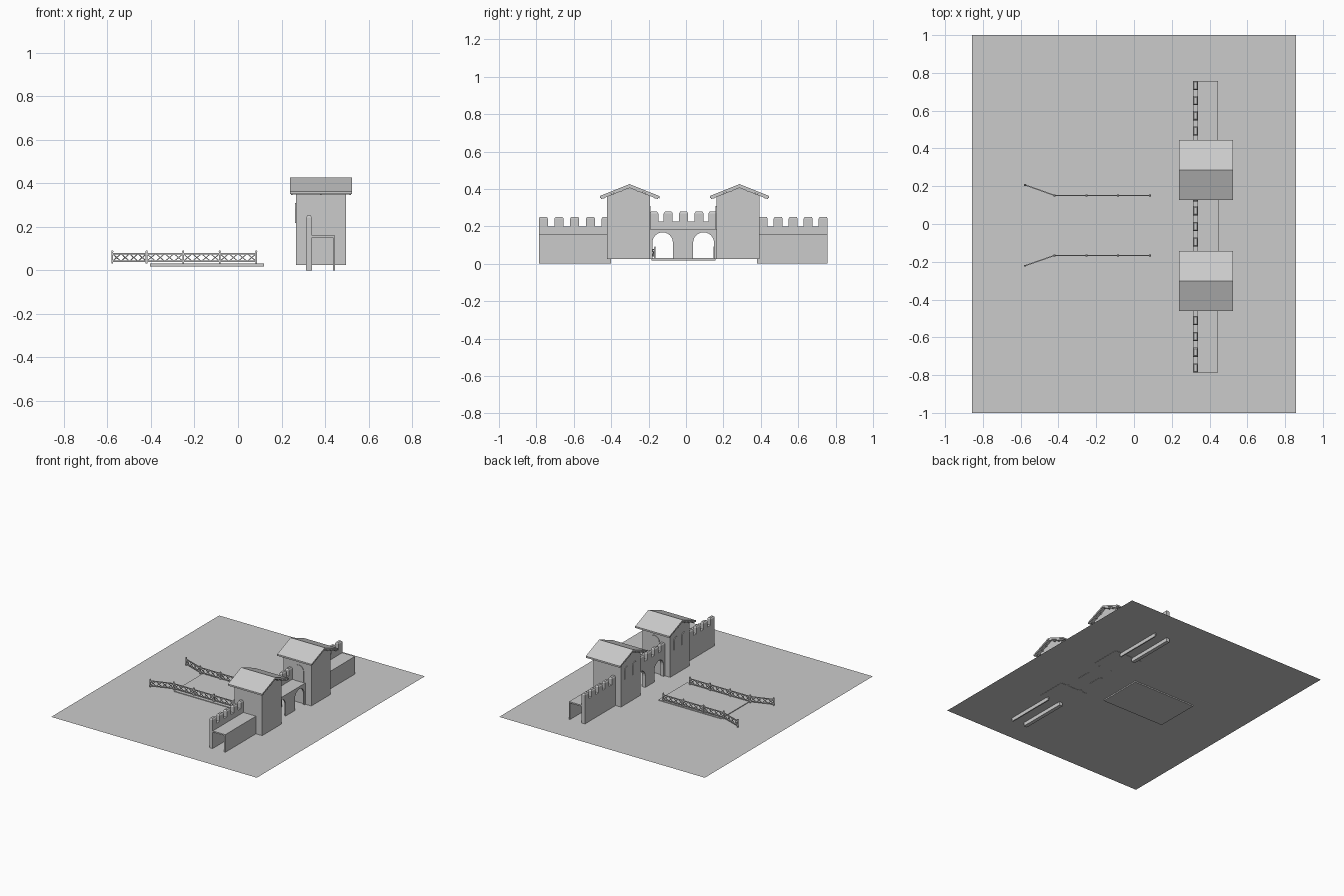
import bpy, bmesh, math
from mathutils import Vector, Matrix

if "Cube" in bpy.data.objects:
    bpy.data.objects.remove(bpy.data.objects["Cube"])

stone = bpy.data.materials.new("plain_grey")
stone.diffuse_color = (0.6, 0.6, 0.6, 1)
stone.use_nodes = True
stone.node_tree.nodes["Principled BSDF"].inputs["Base Color"].default_value = stone.diffuse_color
GROUND = 0.027


def finish(name, bm):
    bmesh.ops.recalc_face_normals(bm, faces=bm.faces)
    me = bpy.data.meshes.new(name)
    bm.to_mesh(me)
    bm.free()
    me.materials.append(stone)
    ob = bpy.data.objects.new(name, me)
    bpy.context.collection.objects.link(ob)
    return ob


def box(bm, x0, x1, y0, y1, z0, z1, taper=0.0):
    """Box; taper shrinks the top face inward on all sides."""
    t = taper
    lo = [bm.verts.new(p) for p in ((x0, y0, z0), (x1, y0, z0), (x1, y1, z0), (x0, y1, z0))]
    hi = [bm.verts.new(p) for p in ((x0 + t, y0 + t, z1), (x1 - t, y0 + t, z1),
                                    (x1 - t, y1 - t, z1), (x0 + t, y1 - t, z1))]
    bm.faces.new(lo[::-1])
    bm.faces.new(hi)
    for i in range(4):
        j = (i + 1) % 4
        bm.faces.new((lo[i], lo[j], hi[j], hi[i]))


def prism(bm, pts, a, b, axis="x"):
    """Extrude a 2D outline (horizontal, z) along x or y from a to b."""
    put = (lambda u, z, d: (d, u, z)) if axis == "x" else (lambda u, z, d: (u, d, z))
    lo = [bm.verts.new(put(u, z, a)) for u, z in pts]
    hi = [bm.verts.new(put(u, z, b)) for u, z in pts]
    bm.faces.new(lo)
    bm.faces.new(hi[::-1])
    for i in range(len(pts)):
        j = (i + 1) % len(pts)
        bm.faces.new((lo[i], lo[j], hi[j], hi[i]))


def beam(bm, p, q, w):
    """Square bar of width w from p to q."""
    p, q = Vector(p), Vector(q)
    d = q - p
    rot = d.to_track_quat("X", "Z").to_matrix().to_4x4()
    m = Matrix.Translation((p + q) / 2) @ rot @ Matrix.Diagonal((d.length, w, w, 1))
    bmesh.ops.create_cube(bm, size=1, matrix=m)


def arch(u0, u1, z0, top, n=12):
    """Round-headed outline, from lower left over the top to lower right."""
    r, c = (u1 - u0) / 2, (u0 + u1) / 2
    pts = [(c - r * math.cos(math.pi * i / n), top - r + r * math.sin(math.pi * i / n))
           for i in range(n + 1)]
    return [(u0, z0)] + pts + [(u1, z0)]


def merlons(bm, centres, z, lo, hi):
    for c in centres:
        a, b = max(c - 0.024, lo), min(c + 0.024, hi)
        box(bm, 0.312, 0.34, a, b, z, z + 0.042)
        box(bm, 0.312, 0.34, a, b, z + 0.042, z + 0.051, 0.006)


# ground sheet
bm = bmesh.new()
bm.faces.new([bm.verts.new((x, y, GROUND)) for x, y in
              ((-0.857, -1), (0.857, -1), (0.857, 1), (-0.857, 1))])
finish("ground_sheet", bm)

# side walls: battlement, walkway and thin inner wall
for name, y0, y1, cs in (
        ("left_wall", -0.787, -0.40, [-0.763 + 0.084 * i for i in range(5)]),
        ("right_wall", 0.38, 0.757, [0.733 - 0.08 * i for i in range(5)])):
    bm = bmesh.new()
    box(bm, 0.312, 0.34, y0, y1, 0, 0.2)
    merlons(bm, cs, 0.2, y0, y1)
    box(bm, 0.34, 0.445, y0, y1, 0.15, 0.16)
    box(bm, 0.436, 0.445, y0, y1, 0, 0.15)
    finish(name, bm)

# gatehouse: two arched walls, walkway, battlement
g0, g1 = -0.193, 0.163
legs = arch(-0.18, -0.07, 0.025, 0.168) + arch(0.038, 0.15, 0.025, 0.168)
for name, xa, xb, top in (("gate_front_wall", 0.312, 0.34, 0.227),
                          ("gate_back_wall", 0.436, 0.447, 0.187)):
    bm = bmesh.new()
    prism(bm, [(g0, top), (g0, 0.025)] + legs + [(g1, 0.025), (g1, top)], xa, xb)
    if top > 0.2:
        merlons(bm, [-0.172, -0.095, -0.013, 0.07, 0.144], 0.227, g0, g1)
    finish(name, bm)
bm = bmesh.new()
box(bm, 0.34, 0.436, g0, g1, 0.177, 0.187)
finish("gate_walkway", bm)

# towers
for side, y0, y1, rc in (("left", -0.422, -0.193, -0.302), ("right", 0.163, 0.393, 0.286)):
    slope = 0.40
    under = lambda y: 0.411 - slope * abs(y - rc)
    bm = bmesh.new()
    prism(bm, [(y0, 0.025), (y1, 0.025), (y1, under(y1)), (rc, under(rc)), (y0, under(y0))],
          0.267, 0.497)
    finish(side + "_tower_body", bm)

    # gable roof slab
    h = 0.159
    bm = bmesh.new()
    prism(bm, [(rc - h, 0.350), (rc, 0.413), (rc + h, 0.350),
               (rc + h, 0.362), (rc, 0.426), (rc - h, 0.362)], 0.238, 0.524)
    finish(side + "_tower_roof", bm)

    # roof timbers: purlins along the roof, rafters at the ends and middle
    bm = bmesh.new()
    for s in (-1, 1):
        for d in (0.045, 0.09, 0.138):
            z = under(rc + d) + 0.001
            box(bm, 0.243, 0.519, rc + s * d - 0.004, rc + s * d + 0.004, z - 0.009, z)
        for x in (0.247, 0.381, 0.515):
            beam(bm, (x, rc, 0.409), (x, rc + s * 0.152, 0.349), 0.007)
    finish(side + "_roof_timbers", bm)

    # two arched windows on the outer face, arched door onto the gate walkway
    bm = bmesh.new()
    mid = (y0 + y1) / 2
    for c in (mid - 0.047, mid + 0.047):
        prism(bm, arch(c - 0.026, c + 0.026, 0.218, 0.31, 8), 0.262, 0.268)
    finish(side + "_tower_windows", bm)
    bm = bmesh.new()
    yd = y1 if side == "left" else y0
    prism(bm, arch(0.355, 0.435, 0.187, 0.31, 8), yd - 0.004, yd + 0.004, "y")
    finish(side + "_tower_door", bm)

# bridge deck
bm = bmesh.new()
box(bm, -0.405, 0.12, -0.184, 0.158, 0.018, 0.032)
finish("bridge_deck", bm)

# bridge railings: posts, rails and cross lattice, flared at the outer end
for name, ys, yf in (("left_railing", -0.166, -0.221), ("right_railing", 0.151, 0.207)):
    bm = bmesh.new()
    posts = [(-0.577, yf), (-0.42, ys), (-0.252, ys), (-0.084, ys), (0.084, ys)]
    for x, y in posts:
        box(bm, x - 0.004, x + 0.004, y - 0.004, y + 0.004, 0.03, 0.085)
        box(bm, x - 0.005, x + 0.005, y - 0.005, y + 0.005, 0.085, 0.091, 0.002)
    for (xa, ya), (xb, yb) in zip(posts, posts[1:]):
        a, b = Vector((xa, ya, 0)), Vector((xb, yb, 0))
        lo, hi = Vector((0, 0, 0.041)), Vector((0, 0, 0.076))
        beam(bm, a + lo, b + lo, 0.006)
        beam(bm, a + hi, b + hi, 0.006)
        for i in range(4):
            p, q = a.lerp(b, i / 4), a.lerp(b, (i + 1) / 4)
            beam(bm, p + lo, q + hi, 0.004)
            beam(bm, p + hi, q + lo, 0.004)
    finish(name, bm)
